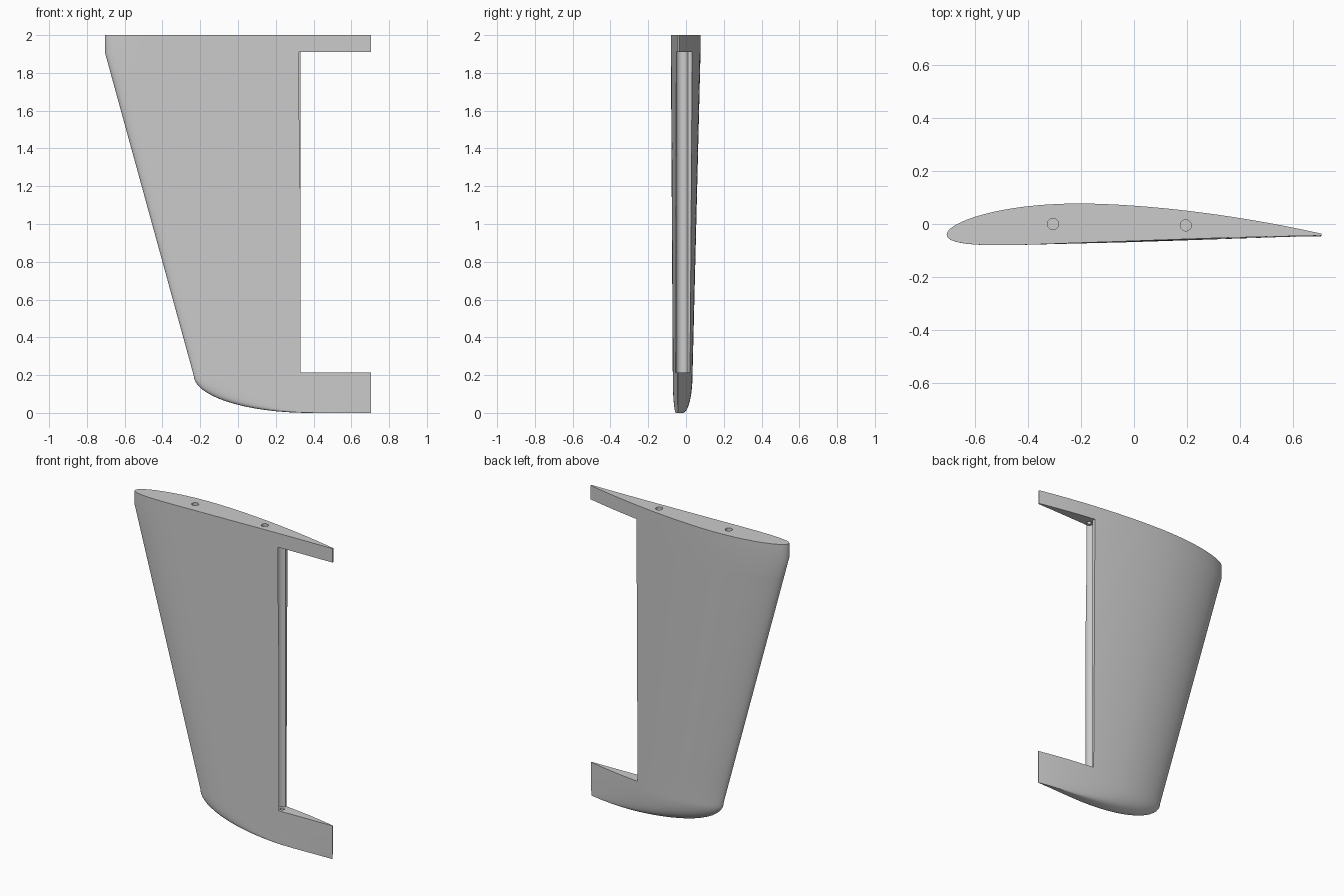
import bpy, bmesh, math

cube = bpy.data.objects.get("Cube")
if cube:
    bpy.data.objects.remove(cube, do_unlink=True)

TRAIL, CHORD_Y = 0.705, -0.04      # shared trailing edge of all sections
TOP, SHOULDER, TIP = 2.0, 1.91, 0.2
NOTCH_LOW, HINGE_X, HINGE_Y = 0.215, 0.33, -0.022


def material(name, rgb):
    m = bpy.data.materials.new(name)
    m.use_nodes = True
    m.diffuse_color = (*rgb, 1)
    m.node_tree.nodes["Principled BSDF"].inputs["Base Color"].default_value = (*rgb, 1)
    return m


grey = material("plain grey", (0.6, 0.6, 0.6))


def finish(name, bm):
    bmesh.ops.recalc_face_normals(bm, faces=bm.faces)
    mesh = bpy.data.meshes.new(name)
    bm.to_mesh(mesh)
    bm.free()
    mesh.materials.append(grey)
    ob = bpy.data.objects.new(name, mesh)
    bpy.context.collection.objects.link(ob)
    return ob


def airfoil(count=40, thick=0.105, camber=0.031, peak=0.4):
    """Unit-chord cambered section, as one closed loop."""
    upper, lower = [], []
    for i in range(count + 1):
        u = (1 - math.cos(math.pi * i / count)) / 2
        t = 5 * thick * (0.2969 * math.sqrt(u) - 0.126 * u - 0.3516 * u**2
                         + 0.2843 * u**3 - 0.1015 * u**4)
        t += 0.0015 * u
        span = peak if u < peak else 1 - peak
        c = camber * (1 - ((u - peak) / span) ** 2)
        upper.append((u, c + t))
        lower.append((u, c - t))
    return upper[::-1] + lower[1:]


# Leading edge: elliptical tip, straight taper, short upright root
stations = []
for i in range(17):
    a = math.pi / 2 * i / 16
    stations.append((0.38 - 0.615 * math.sin(a), TIP * (1 - math.cos(a))))
for i in range(1, 13):
    f = i / 12
    stations.append((-0.235 - 0.47 * f, TIP + (SHOULDER - TIP) * f))
stations.append((-0.705, TOP))

# Fin body lofted through the stations
bm = bmesh.new()
section = airfoil()
rings = []
for lead, z in stations:
    chord = TRAIL - lead
    drop = -0.004 * (1 - z / TOP)
    rings.append([bm.verts.new((lead + u * chord, CHORD_Y + drop + v * chord, z))
                  for u, v in section])
n = len(section)
for low, high in zip(rings, rings[1:]):
    for i in range(n):
        j = (i + 1) % n
        bm.faces.new((low[i], low[j], high[j], high[i]))
bm.faces.new(rings[0])
bm.faces.new(rings[-1])
fin = finish("fin_body", bm)


def cylinder_cutter(name, x, y, radius, z0, z1):
    bm = bmesh.new()
    bmesh.ops.create_cone(bm, cap_ends=True, segments=32, radius1=radius,
                          radius2=radius, depth=z1 - z0)
    bmesh.ops.translate(bm, vec=(x, y, (z0 + z1) / 2), verts=bm.verts)
    return finish(name, bm)


def box_cutter(name, x0, x1, z0, z1):
    bm = bmesh.new()
    bmesh.ops.create_cube(bm, size=1)
    bmesh.ops.scale(bm, vec=(x1 - x0, 1, z1 - z0), verts=bm.verts)
    bmesh.ops.translate(bm, vec=((x0 + x1) / 2, 0, (z0 + z1) / 2), verts=bm.verts)
    return finish(name, bm)


# Flap opening, round hinge groove, pivot holes and root pin holes
cutters = [
    box_cutter("flap_opening", HINGE_X, 1, NOTCH_LOW, SHOULDER),
    cylinder_cutter("hinge_groove", HINGE_X, HINGE_Y, 0.032, NOTCH_LOW, SHOULDER),
    cylinder_cutter("pivot_holes", HINGE_X, HINGE_Y, 0.014, NOTCH_LOW - 0.06, SHOULDER + 0.05),
    cylinder_cutter("front_pin_hole", -0.305, 0, 0.021, TOP - 0.2, TOP + 0.1),
    cylinder_cutter("rear_pin_hole", 0.195, -0.005, 0.021, TOP - 0.2, TOP + 0.1),
]
bpy.context.view_layer.objects.active = fin
fin.select_set(True)
for cutter in cutters:
    cutter.hide_render = True
    mod = fin.modifiers.new(cutter.name, "BOOLEAN")
    mod.operation = "DIFFERENCE"
    mod.solver = "EXACT"
    mod.object = cutter
    bpy.ops.object.modifier_apply(modifier=mod.name)
    bpy.data.objects.remove(cutter, do_unlink=True)

bpy.ops.object.shade_smooth_by_angle(angle=math.radians(30))
